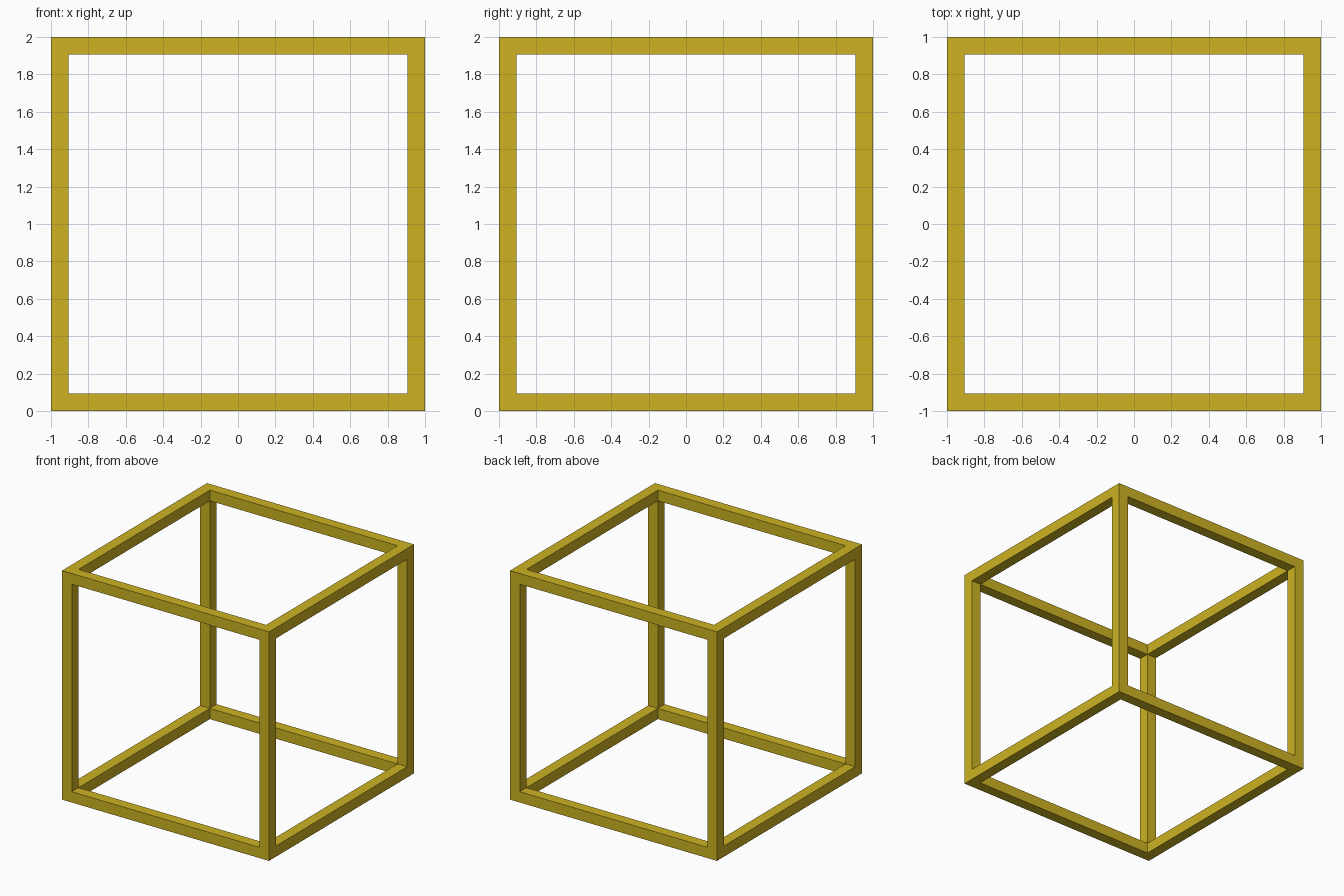
import bpy, bmesh
from mathutils import Vector

if "Cube" in bpy.data.objects:
    bpy.data.objects.remove(bpy.data.objects["Cube"])

T = 0.094                       # bar thickness
C = (-1, -1 + T, 1 - T, 1)      # cell boundaries along each axis


def solid(c):
    """A cell belongs to a bar when it lies at the outside on two or more axes."""
    return all(0 <= v <= 2 for v in c) and sum(v != 1 for v in c) >= 2


# Outer skin of the twelve square bars, joined cleanly at the corners
bm = bmesh.new()
cells = [(i, j, k) for i in range(3) for j in range(3) for k in range(3)]
for cell in filter(solid, cells):
    for axis in range(3):
        for side in (0, 1):
            near = list(cell)
            near[axis] += 2 * side - 1
            if solid(near):
                continue
            u, v = (axis + 1) % 3, (axis + 2) % 3
            quad = []
            for du, dv in ((0, 0), (1, 0), (1, 1), (0, 1)):
                p = list(cell)
                p[axis] += side
                p[u] += du
                p[v] += dv
                quad.append(bm.verts.new(Vector([C[n] for n in p]) + Vector((0, 0, 1))))
            bm.faces.new(quad if side else quad[::-1])
bmesh.ops.remove_doubles(bm, verts=bm.verts, dist=1e-4)

mesh = bpy.data.meshes.new("cube_frame")
bm.to_mesh(mesh)
bm.free()
frame = bpy.data.objects.new("cube_frame", mesh)
bpy.context.collection.objects.link(frame)

# Yellow finish
yellow = bpy.data.materials.new("yellow")
yellow.diffuse_color = (0.61, 0.45, 0.016, 1)
yellow.use_nodes = True
yellow.node_tree.nodes["Principled BSDF"].inputs["Base Color"].default_value = yellow.diffuse_color
mesh.materials.append(yellow)
